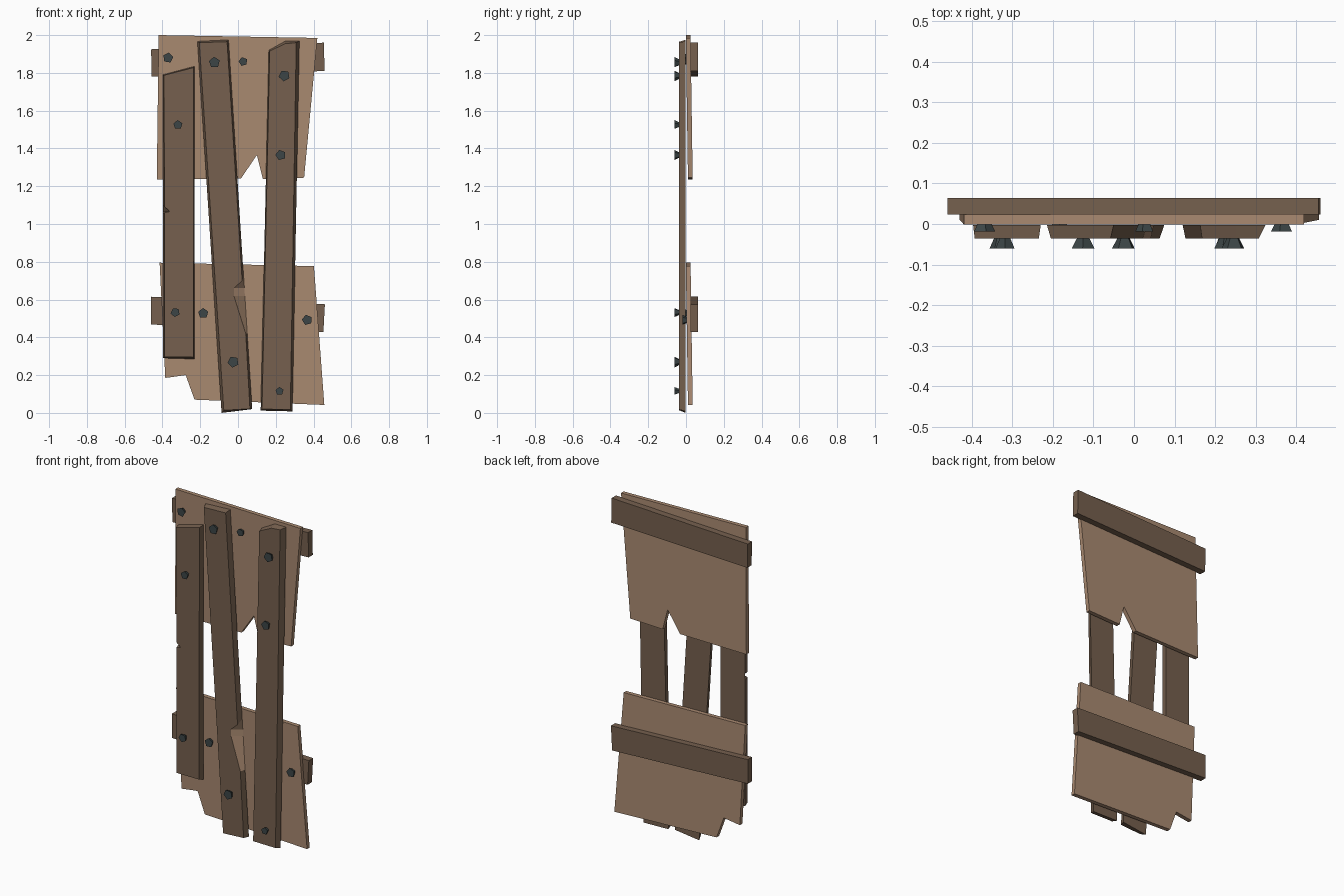
import bpy, bmesh, math


def material(name, rgb):
    m = bpy.data.materials.new(name)
    m.diffuse_color = (*rgb, 1)
    return m


LIGHT = material("light_wood", (0.40, 0.254, 0.165))
DARK = material("dark_wood", (0.18, 0.117, 0.077))
IRON = material("dark_iron", (0.045, 0.060, 0.062))


def slab(name, front, back, y_front, y_back, mats, chip=()):
    """Join a front and a back (x, z) outline; y_* are functions of z.
    Side faces whose index is in chip get the second material."""
    bm = bmesh.new()
    f = [bm.verts.new((x, y_front(z), z)) for x, z in front]
    b = [bm.verts.new((x, y_back(z), z)) for x, z in back]
    bm.faces.new(f)
    bm.faces.new(b[::-1])
    n = len(f)
    for i in range(n):
        j = (i + 1) % n
        face = bm.faces.new((f[i], b[i], b[j], f[j]))
        face.material_index = 1 if i in chip else 0
    bmesh.ops.recalc_face_normals(bm, faces=bm.faces)
    me = bpy.data.meshes.new(name)
    bm.to_mesh(me)
    bm.free()
    for m in mats:
        me.materials.append(m)
    ob = bpy.data.objects.new(name, me)
    bpy.context.collection.objects.link(ob)
    return ob


def const(v):
    return lambda z: v


# Broad back panels, leaning slightly backwards towards the bottom
def panel(name, outline, top):
    lean = lambda z: (top - z) * 0.015
    slab(name, outline, outline, lambda z: lean(z) - 0.001,
         lambda z: lean(z) + 0.024, [LIGHT])


panel("upper_panel", [(-0.42, 2.0), (0.42, 1.985), (0.35, 1.245), (0.132, 1.238),
                      (0.10, 1.365), (0.015, 1.24), (-0.43, 1.235)], 2.0)
panel("lower_panel", [(-0.415, 0.795), (0.402, 0.777), (0.457, 0.042), (-0.23, 0.07),
                      (-0.277, 0.2), (-0.385, 0.185)], 0.8)

# Cross battens on the back
for name, pts in (
        ("upper_batten", [(-0.46, 1.925), (0.455, 1.96), (0.458, 1.81), (-0.457, 1.78)]),
        ("lower_batten", [(-0.46, 0.615), (0.46, 0.575), (0.452, 0.427), (-0.46, 0.468)])):
    slab(name, pts, pts, const(0.023), const(0.064), [DARK])

# Upright front planks, front faces slightly smaller than the backs
Y0, Y1 = const(-0.036), const(-0.002)
slab("left_plank",
     [(-0.393, 1.787), (-0.235, 1.828), (-0.236, 0.297), (-0.388, 0.297),
      (-0.388, 1.06), (-0.36, 1.066), (-0.388, 1.09)],
     [(-0.397, 1.79), (-0.23, 1.835), (-0.23, 0.285), (-0.396, 0.29),
      (-0.396, 1.055), (-0.396, 1.066), (-0.396, 1.10)], Y0, Y1, [DARK])
slab("middle_plank",
     [(-0.205, 1.96), (-0.058, 1.965), (0.022, 0.70), (-0.022, 0.66),
      (-0.022, 0.62), (0.041, 0.42), (0.063, 0.022), (-0.075, 0.014)],
     [(-0.215, 1.967), (-0.05, 1.975), (0.030, 0.72), (0.034, 0.66),
      (0.0365, 0.62), (0.049, 0.42), (0.075, 0.02), (-0.087, 0.0)],
     Y0, Y1, [DARK, LIGHT], chip=(2, 3, 4))
slab("right_plank",
     [(0.168, 1.915), (0.25, 1.955), (0.308, 1.96), (0.277, 0.018), (0.127, 0.02)],
     [(0.163, 1.92), (0.25, 1.968), (0.325, 1.968), (0.288, 0.008), (0.12, 0.012)],
     Y0, Y1, [DARK])

# Five-sided nails: narrow at the wood, wide at the head
PLANK, PANEL = -0.061, -0.019
nails = [(-0.37, 1.88, 0.028, PANEL), (-0.125, 1.855, 0.030, PLANK),
         (0.027, 1.86, 0.024, PANEL), (0.245, 1.785, 0.030, PLANK),
         (-0.318, 1.525, 0.025, PLANK), (0.226, 1.365, 0.028, PLANK),
         (-0.332, 0.532, 0.025, PLANK), (-0.184, 0.527, 0.028, PANEL),
         (0.366, 0.492, 0.028, PANEL), (-0.025, 0.27, 0.030, PLANK),
         (0.22, 0.115, 0.022, PLANK)]
for k, (x, z, r, y) in enumerate(nails):
    def ring(s):
        return [(x + s * math.cos(a), z + s * math.sin(a))
                for a in (math.radians(80 + k * 13 % 40 + 72 * i) for i in range(5))]
    slab(f"nail_{k + 1}", ring(r), ring(r * 0.5), const(y), const(y + 0.028), [IRON])
